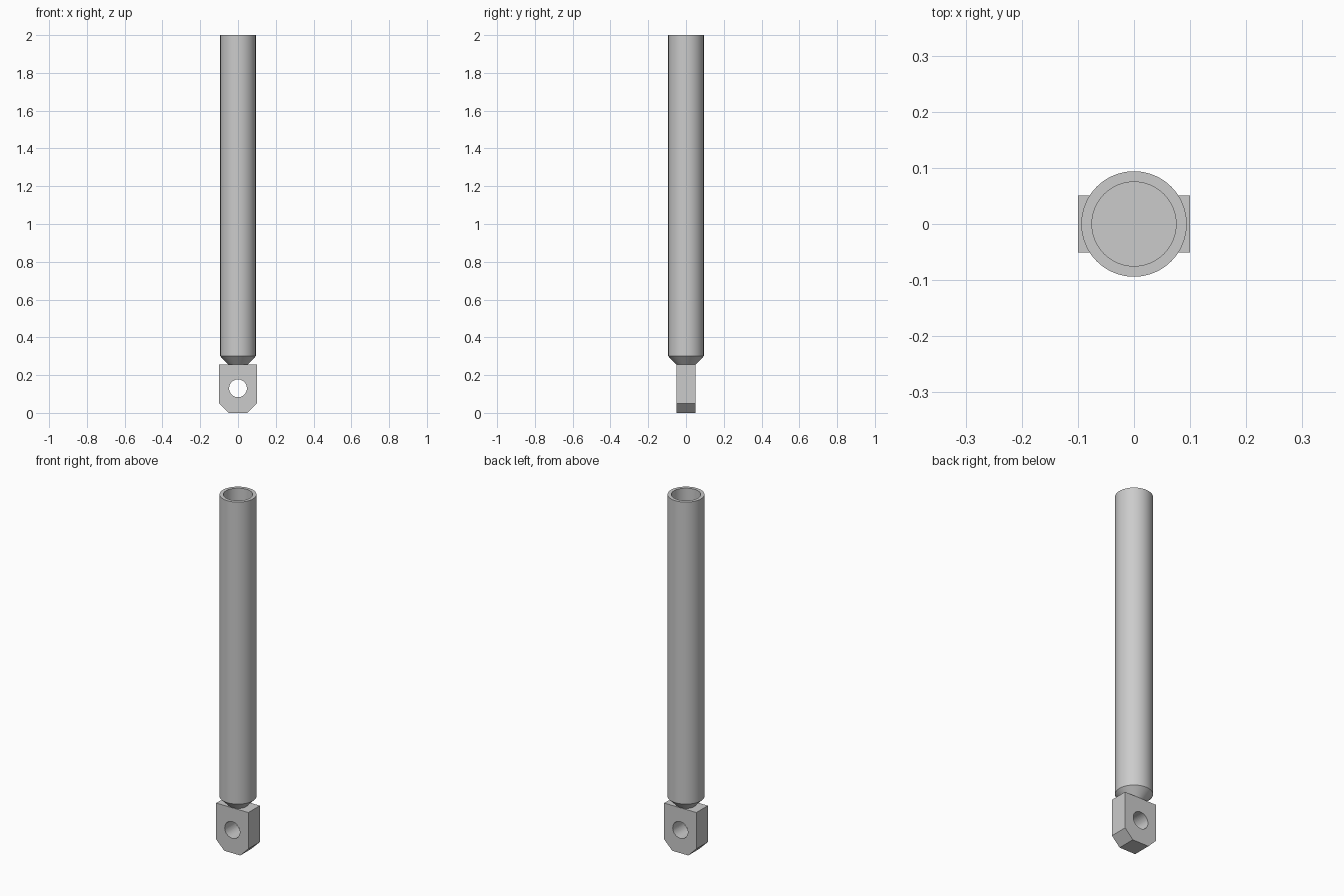
import bpy
import bmesh
from math import radians, tau
from mathutils import Matrix, Vector

cube = bpy.data.objects.get("Cube")
if cube:
    bpy.data.objects.remove(cube, do_unlink=True)

steel = bpy.data.materials.new("grey_steel")
steel.use_nodes = True
GREY = (0.6, 0.6, 0.6, 1)
steel.diffuse_color = GREY
steel.node_tree.nodes["Principled BSDF"].inputs["Base Color"].default_value = GREY

TUBE_R, BORE_R, NECK_R = 0.094, 0.075, 0.05
TOP, SHOULDER, LUG_TOP = 2.0, 0.30, 0.255
LUG_X, LUG_Y, CHAMFER = 0.1, 0.051, 0.05
HOLE_R, HOLE_Z = 0.047, 0.13


def finish(bm, name):
    bmesh.ops.remove_doubles(bm, verts=bm.verts, dist=1e-5)
    bmesh.ops.recalc_face_normals(bm, faces=bm.faces)
    mesh = bpy.data.meshes.new(name)
    bm.to_mesh(mesh)
    bm.free()
    mesh.materials.append(steel)
    obj = bpy.data.objects.new(name, mesh)
    bpy.context.collection.objects.link(obj)
    return obj


def smooth(obj):
    bpy.ops.object.select_all(action="DESELECT")
    obj.select_set(True)
    bpy.context.view_layer.objects.active = obj
    bpy.ops.object.shade_smooth_by_angle(angle=radians(30))


# Hollow tube with a conical neck, lathed from one profile
profile = [(0, LUG_TOP), (NECK_R, LUG_TOP), (TUBE_R, SHOULDER), (TUBE_R, TOP),
           (BORE_R, TOP), (BORE_R, SHOULDER), (0, SHOULDER)]
bm = bmesh.new()
verts = [bm.verts.new((r, 0, z)) for r, z in profile]
edges = [bm.edges.new(pair) for pair in zip(verts, verts[1:])]
bmesh.ops.spin(bm, geom=verts + edges, cent=(0, 0, 0), axis=(0, 0, 1),
               angle=tau, steps=64)
smooth(finish(bm, "tube"))

# Mounting lug: plate with two chamfered lower corners
right = [(LUG_X - CHAMFER, 0), (LUG_X, CHAMFER), (LUG_X, LUG_TOP)]
outline = right + [(-x, z) for x, z in reversed(right)]
bm = bmesh.new()
face = bm.faces.new([bm.verts.new((x, -LUG_Y, z)) for x, z in outline])
side = bmesh.ops.extrude_face_region(bm, geom=[face])["geom"]
bmesh.ops.translate(bm, vec=Vector((0, 2 * LUG_Y, 0)),
                    verts=[v for v in side if isinstance(v, bmesh.types.BMVert)])
lug = finish(bm, "mounting_lug")

# Pin hole through the lug
bm = bmesh.new()
bmesh.ops.create_cone(bm, cap_ends=True, segments=48, radius1=HOLE_R, radius2=HOLE_R,
                      depth=4 * LUG_Y,
                      matrix=Matrix.Translation((0, 0, HOLE_Z)) @ Matrix.Rotation(radians(90), 4, "X"))
cutter = finish(bm, "pin_hole_cutter")
cutter.hide_render = True
cut = lug.modifiers.new("pin_hole", "BOOLEAN")
cut.operation = "DIFFERENCE"
cut.solver = "EXACT"
cut.object = cutter
smooth(lug)
bpy.ops.object.modifier_apply(modifier=cut.name)
bpy.data.objects.remove(cutter, do_unlink=True)
smooth(lug)
